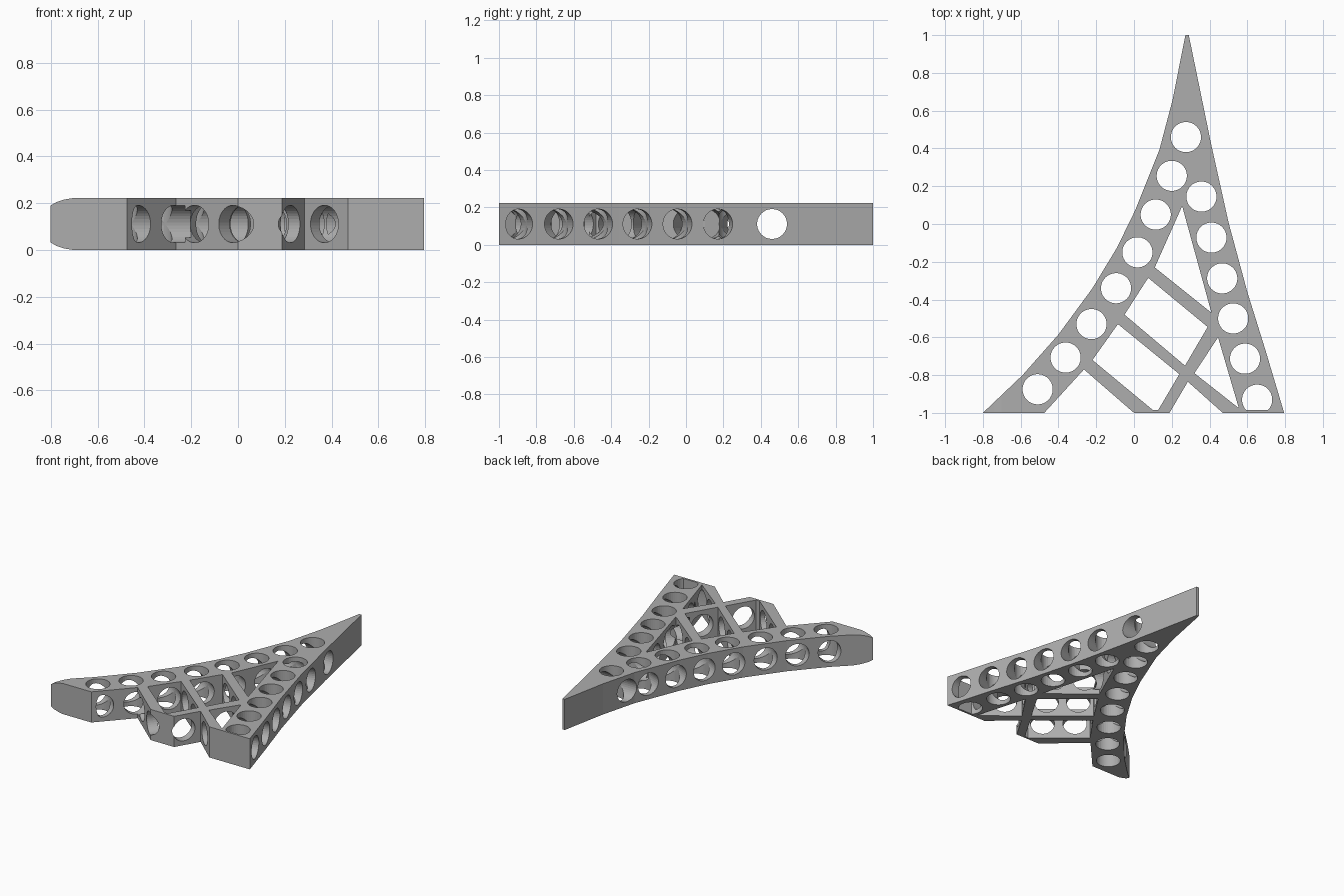
import bpy, bmesh
from math import cos, sin, pi
from mathutils import Vector, Matrix

old = bpy.data.objects.get("Cube")
if old:
    bpy.data.objects.remove(old, do_unlink=True)

H = 0.222          # plate thickness
R = 0.08           # radius of every lightening hole
FRONT_SKIN = -0.985

grey = bpy.data.materials.new("light_grey")
grey.use_nodes = True
grey.diffuse_color = (0.42, 0.42, 0.42, 1)
grey.node_tree.nodes["Principled BSDF"].inputs["Base Color"].default_value = grey.diffuse_color


def prism(name, points, offset, keep_skin=False):
    """Closed solid swept from a loop of 3D points along an offset."""
    bm = bmesh.new()
    a = [bm.verts.new(p) for p in points]
    b = [bm.verts.new(Vector(p) + Vector(offset)) for p in points]
    bm.faces.new(a)
    bm.faces.new(b[::-1])
    n = len(a)
    for i in range(n):
        j = (i + 1) % n
        bm.faces.new((a[j], a[i], b[i], b[j]))
    if keep_skin:
        for v in bm.verts:
            v.co.y = max(v.co.y, FRONT_SKIN)
    bmesh.ops.recalc_face_normals(bm, faces=bm.faces)
    mesh = bpy.data.meshes.new(name)
    bm.to_mesh(mesh)
    bm.free()
    mesh.materials.append(grey)
    ob = bpy.data.objects.new(name, mesh)
    bpy.context.collection.objects.link(ob)
    return ob


cutters = []


def cut_window(points):
    cutters.append(prism("window_cutter", [(x, y, -0.1) for x, y in points], (0, 0, H + 0.2)))


def cut_hole(centre, axis, half, keep_skin=False):
    """Round hole through a centre, along any axis."""
    axis = Vector(axis).normalized()
    rot = axis.to_track_quat('Z', 'Y').to_matrix()
    mid = Vector((centre[0], centre[1], H / 2))
    ring = [mid - axis * half + rot @ Vector((R * cos(t), R * sin(t), 0))
            for t in (2 * pi * (i + 0.5) / 36 for i in range(36))]
    cutters.append(prism("hole_cutter", ring, axis * 2 * half, keep_skin))


# Plan outline: curved left leg, right leg, and the notched foot
left_edge = [(-0.8, -1), (-0.59, -0.8), (-0.4, -0.585), (-0.22, -0.34), (-0.09, -0.125),
             (0.005, 0.07), (0.135, 0.395), (0.205, 0.66), (0.272, 1)]
right_edge = [(0.29, 1), (0.41, 0.415), (0.5, 0.01), (0.6, -0.36), (0.695, -0.665), (0.795, -1)]
foot = [(0.47, -1), (0.285, -0.835), (0.188, -1), (0, -1), (-0.265, -0.77), (-0.475, -1)]
frame = prism("truss_frame", [(x, y, 0) for x, y in left_edge + right_edge + foot], (0, 0, H))

# Openings between the legs and the struts
cut_window([(0.255, 0.095), (0.41, -0.47), (0.11, -0.23)])
cut_window([(0.075, -0.285), (0.39, -0.545), (0.27, -0.75), (-0.05, -0.48)])
cut_window([(-0.085, -0.53), (0.24, -0.795), (0.128, -0.985), (0.1, -0.985), (-0.22, -0.72)])
cut_window([(0.445, -0.6), (0.32, -0.79), (0.555, -0.975)])

# Legs: each station has a vertical hole crossed by one square to the leg
left_leg = [(0.275, 0.46), (0.2, 0.255), (0.115, 0.05), (0.018, -0.15),
            (-0.095, -0.34), (-0.225, -0.53), (-0.362, -0.707), (-0.51, -0.875)]
right_leg = [(0.357, 0.145), (0.41, -0.072), (0.467, -0.288), (0.525, -0.5),
             (0.588, -0.713), (0.652, -0.93)]
for leg in (left_leg, right_leg):
    for i, c in enumerate(leg):
        ahead = Vector(leg[min(i + 1, len(leg) - 1)])
        along = ahead - Vector(leg[max(i - 1, 0)])
        cut_hole(c, (0, 0, 1), 0.2, True)
        if c == left_leg[0]:
            cut_hole(c, (1, 0, 0), 0.3)
        else:
            cut_hole(c, (along.y, -along.x, 0), 0.165, True)

# Struts: horizontal holes square to each strut
for c in [(0.165, -0.32), (0.325, -0.45), (0.01, -0.57), (0.175, -0.705),
          (0.39, -0.885), (-0.163, -0.812), (0, -0.955)]:
    cut_hole(c, (0.64, 0.77, 0), 0.12)
for c in [(0.356, -0.67), (0.195, -0.92)]:
    cut_hole(c, (0.84, -0.54, 0), 0.1)

# Rounded tip of the left leg, top and bottom
curve = [(-0.83, 0.05), (-0.8, 0.032), (-0.775, 0.017), (-0.74, 0.006), (-0.69, -0.002)]
for flip in (False, True):
    loop = curve + [(-0.69, -0.1), (-0.83, -0.1)]
    cutters.append(prism("tip_cutter", [(x, -1.1, H - z if flip else z) for x, z in loop], (0, 0.6, 0)))

# Apply every cut, then drop the cutters
for c in cutters:
    c.hide_render = True
    mod = frame.modifiers.new("cut", 'BOOLEAN')
    mod.operation = 'DIFFERENCE'
    mod.solver = 'EXACT'
    mod.object = c
bpy.context.view_layer.update()
deps = bpy.context.evaluated_depsgraph_get()
result = bpy.data.meshes.new_from_object(frame.evaluated_get(deps))
frame.modifiers.clear()
frame.data = result
for c in cutters:
    bpy.data.objects.remove(c, do_unlink=True)
